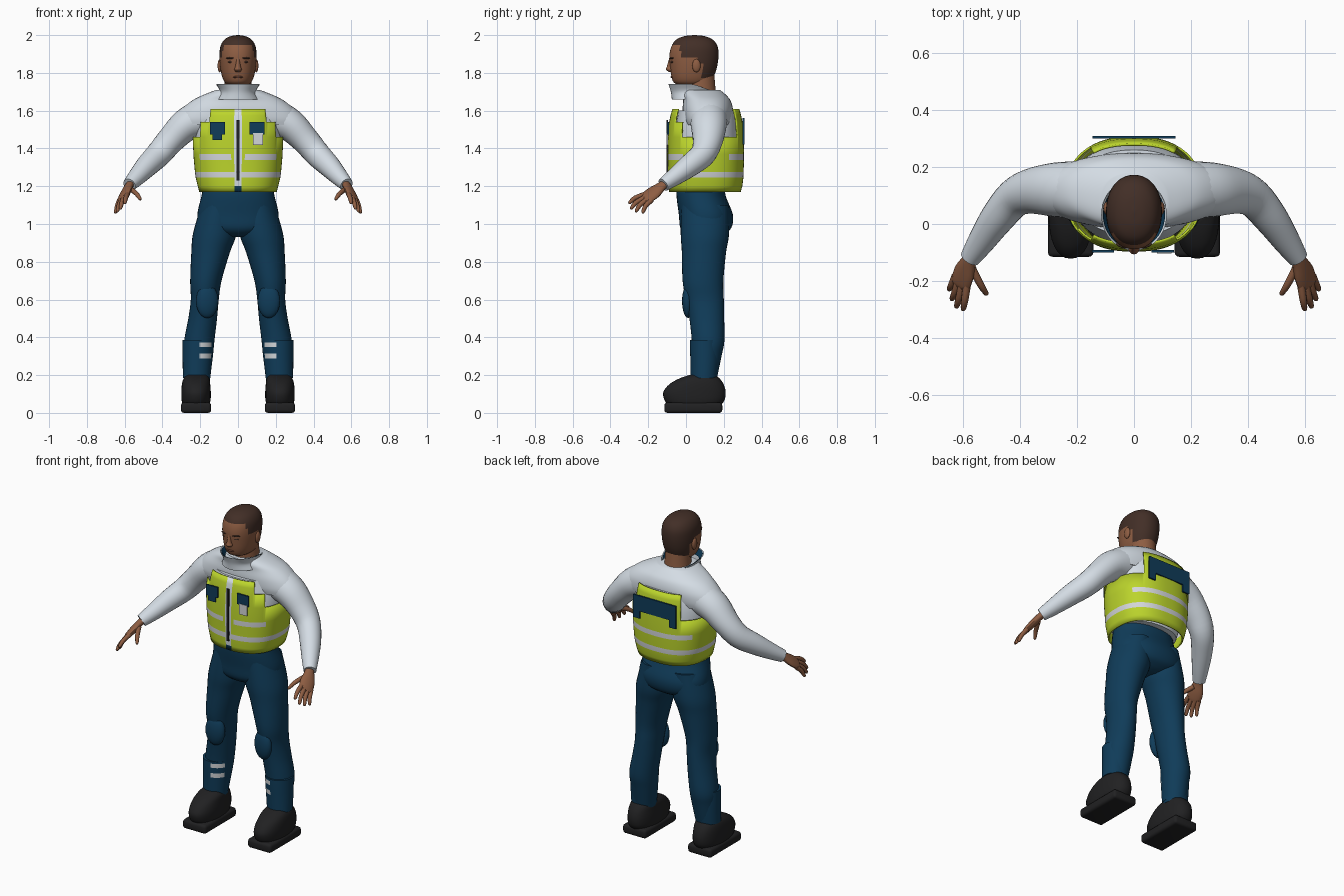
import bpy, bmesh, math
from mathutils import Vector, Matrix

if "Cube" in bpy.data.objects:
    bpy.data.objects.remove(bpy.data.objects["Cube"])

NAMES = {
    "jacket_white": (0.66, 0.72, 0.78), "vest_lime": (0.50, 0.66, 0.025),
    "trouser_navy": (0.005, 0.045, 0.10), "skin_brown": (0.27, 0.11, 0.055),
    "hair_brown": (0.055, 0.028, 0.02), "boot_black": (0.015, 0.015, 0.016),
    "reflective_silver": (0.65, 0.67, 0.69), "lip_brown": (0.16, 0.06, 0.035),
}
MATS = list(NAMES)
for n, c in NAMES.items():
    bpy.data.materials.new(n).diffuse_color = (*c, 1)
WHITE, LIME, NAVY, SKIN, HAIR, BLACK, SILVER, LIP = range(8)


def finish(name, bm, mat, rule=None, angle=40):
    """Turn a bmesh into an object; rule(centre) may give another colour per face."""
    bmesh.ops.recalc_face_normals(bm, faces=bm.faces)
    for f in bm.faces:
        f.smooth = True
        f.material_index = mat if rule is None else rule(f.calc_center_median())
    me = bpy.data.meshes.new(name)
    bm.to_mesh(me)
    bm.free()
    for n in MATS:
        me.materials.append(bpy.data.materials[n])
    me.set_sharp_from_angle(angle=math.radians(angle))
    ob = bpy.data.objects.new(name, me)
    bpy.context.collection.objects.link(ob)
    return ob


def smooth(keys, steps=5):
    """Catmull-Rom through rows of numbers."""
    out = []
    for i in range(len(keys) - 1):
        p0, p1, p2, p3 = (keys[max(0, min(len(keys) - 1, i + k))] for k in (-1, 0, 1, 2))
        for s in range(steps):
            t = s / steps
            out.append([b + 0.5 * t * (c - a + t * (2*a - 5*b + 4*c - d + t * (3*(b - c) + d - a)))
                        for a, b, c, d in zip(p0, p1, p2, p3)])
    return out + [list(keys[-1])]


def skin(bm, rings, caps):
    vs = [[bm.verts.new(p) for p in r] for r in rings]
    n = len(vs[0])
    for a, b in zip(vs, vs[1:]):
        for i in range(n):
            bm.faces.new((a[i], a[(i + 1) % n], b[(i + 1) % n], b[i]))
    if caps:
        bm.faces.new(vs[0])
        bm.faces.new(vs[-1])


def loft(name, keys, mat, n=32, e=2.0, steps=5, caps=True, rule=None, side=1, tilt=0, keep=None):
    """Stack of horizontal superellipses: rows of (z, cx, cy, rx, ry)."""
    rings = []
    for z, cx, cy, rx, ry in (smooth(keys, steps) if steps > 1 else keys):
        ring = []
        for i in range(n):
            c, s = math.cos(2 * math.pi * i / n), math.sin(2 * math.pi * i / n)
            x = cx + rx * math.copysign(abs(c) ** (2 / e), c)
            y = cy + ry * math.copysign(abs(s) ** (2 / e), s)
            ring.append((side * x, y, z - tilt * max(0, y - 0.04)))
        rings.append(ring)
    bm = bmesh.new()
    skin(bm, rings, caps)
    if keep:
        bad = [f for f in bm.faces if not keep(f.calc_center_median())]
        bmesh.ops.delete(bm, geom=bad, context='FACES')
    return finish(name, bm, mat, rule)


def tube(name, keys, mat, side=1, n=16, across=(0, 0, 1), steps=4):
    """Tube along a path: rows of (x, y, z, radius_across, radius_other)."""
    rows = smooth(keys, steps)
    pts = [Vector(r[:3]) for r in rows]
    rings = []
    for i, r in enumerate(rows):
        d = (pts[min(i + 1, len(pts) - 1)] - pts[max(i - 1, 0)]).normalized()
        v = d.cross(Vector(across)).normalized()
        u = v.cross(d)
        ring = [pts[i] + u * r[3] * math.cos(a) + v * r[4] * math.sin(a)
                for a in (2 * math.pi * k / n for k in range(n))]
        rings.append([(side * p.x, p.y, p.z) for p in ring])
    bm = bmesh.new()
    skin(bm, rings, True)
    return finish(name, bm, mat)


def blob(name, loc, radii, mat, rot=0):
    bm = bmesh.new()
    bmesh.ops.create_uvsphere(bm, u_segments=20, v_segments=12, radius=1)
    bm.transform(Matrix.Translation(loc) @ Matrix.Rotation(rot, 4, 'Z') @ Matrix.Diagonal((*radii, 1)))
    return finish(name, bm, mat)


def box(name, x0, x1, y0, y1, z0, z1, mat, bevel=0):
    bm = bmesh.new()
    bmesh.ops.create_cube(bm, size=1)
    bm.transform(Matrix.Translation(((x0 + x1) / 2, (y0 + y1) / 2, (z0 + z1) / 2))
                 @ Matrix.Diagonal((abs(x1 - x0), y1 - y0, z1 - z0, 1)))
    if bevel:
        bmesh.ops.bevel(bm, geom=bm.edges[:], offset=bevel, segments=3, profile=0.5, affect='EDGES')
    return finish(name, bm, mat)


# head with short hair
def hair_rule(c):
    line = 1.95 if c.y < -0.03 else 1.885 if c.y < 0.055 else 1.85 if c.y < 0.085 else 1.775
    return HAIR if c.z > line else SKIN

loft("head", [(1.735, 0, .035, .05, .075), (1.75, 0, .033, .07, .098), (1.78, 0, .035, .084, .112),
              (1.83, 0, .04, .094, .124), (1.89, 0, .042, .098, .13), (1.94, 0, .045, .093, .122),
              (1.975, 0, .045, .073, .098), (1.994, 0, .045, .04, .055), (2.0, 0, .045, .004, .006)],
     SKIN, n=48, e=2.15, steps=6, rule=hair_rule)
loft("neck", [(1.62, 0, .09, .085, .08), (1.7, 0, .08, .075, .078), (1.79, 0, .075, .07, .075)], SKIN)
loft("nose", [(1.805, 0, -.078, .012, .012), (1.818, 0, -.083, .02, .023), (1.835, 0, -.083, .014, .018),
              (1.88, 0, -.08, .008, .008)], SKIN, n=16)
blob("lips", (0, -.074, 1.778), (.026, .008, .006), LIP)

# jacket torso, shoulder cape and collar
loft("jacket_torso", [(1.19, 0, .09, .185, .15), (1.35, 0, .105, .215, .175), (1.5, 0, .11, .225, .165),
                      (1.6, 0, .11, .2, .15)], WHITE, n=40, e=2.3)
loft("jacket_shoulders", [(1.525, 0, .115, .343, .12), (1.56, 0, .115, .332, .13), (1.61, 0, .115, .295, .133),
                          (1.655, 0, .11, .24, .125), (1.685, 0, .095, .18, .115), (1.71, 0, .08, .115, .1)],
     WHITE, n=64, e=2.2)
loft("collar", [(1.66, 0, .05, .115, .125), (1.70, 0, .035, .095, .115), (1.74, 0, .032, .115, .125)],
     WHITE, n=40, caps=False, tilt=.35)
loft("collar_lining", [(1.70, 0, .035, .088, .108), (1.739, 0, .032, .109, .119)],
     NAVY, n=40, caps=False, tilt=.35)

# high-visibility vest, with stripes coloured by height and stepped upper panels
def vest_rule(c):
    if abs(c.x) < .022 and c.y < 0:
        return NAVY if c.z < 1.2 else WHITE
    if 1.245 < c.z < 1.275 or (1.34 < c.z < 1.37 and (abs(c.x) > .04 or c.y > 0) and abs(c.x) < .2):
        return SILVER
    return LIME

def vest_keep(c):
    return c.z < 1.46 or abs(c.x) < .15 or (c.z < 1.54 and abs(c.x) < .2 and c.y < .1)

vest = loft("vest", [(1.17, 0, .1, .205, .19), (1.2, 0, .103, .213, .195), (1.245, 0, .104, .224, .2),
                     (1.275, 0, .105, .228, .2), (1.34, 0, .105, .234, .202), (1.37, 0, .105, .236, .202),
                     (1.46, 0, .105, .24, .2), (1.54, 0, .105, .236, .194), (1.575, 0, .105, .232, .187),
                     (1.61, 0, .105, .225, .177)],
            LIME, n=120, e=2.4, steps=1, caps=False, rule=vest_rule, keep=vest_keep)
shell = vest.modifiers.new("thickness", 'SOLIDIFY')
shell.thickness, shell.offset = .008, -1

# vest details
box("zip", -.007, .007, -.103, -.094, 1.23, 1.55, BLACK)
box("chest_pocket_right", -.148, -.07, -.1, -.091, 1.475, 1.54, NAVY)
box("chest_pocket_right_base", -.135, -.085, -.1, -.091, 1.445, 1.475, NAVY)
box("chest_pocket_left", .062, .14, -.1, -.091, 1.475, 1.54, NAVY)
box("chest_tag", .08, .132, -.103, -.094, 1.418, 1.482, SILVER)
box("back_panel", -.145, .145, .3, .309, 1.465, 1.56, NAVY)
for s, label in ((1, "left"), (-1, "right")):
    box("back_panel_flap_" + label, s * .1, s * .145, .3, .309, 1.42, 1.465, NAVY)

# trouser seat
loft("trouser_seat", [(1.22, 0, .08, .18, .125), (1.15, 0, .08, .193, .13), (1.05, 0, .105, .215, .143),
                      (.98, 0, .105, .2, .135), (.945, 0, .1, .12, .1), (.93, 0, .1, .05, .06)],
     NAVY, n=40, e=2.2)

for s, label in ((1, "_left"), (-1, "_right")):
    # face details
    blob("ear" + label, (s * .096, .055, 1.838), (.012, .022, .035), SKIN)
    blob("eye" + label, (s * .038, -.074, 1.858), (.015, .006, .006), HAIR, s * .3)
    blob("brow" + label, (s * .04, -.076, 1.878), (.024, .008, .005), HAIR, s * .3)

    # arm
    tube("sleeve" + label, [(.2, .12, 1.56, .1, .1), (.28, .12, 1.52, .086, .095), (.36, .115, 1.44, .073, .08),
                            (.42, .09, 1.37, .068, .068), (.48, .02, 1.31, .06, .06),
                            (.535, -.06, 1.25, .047, .048), (.575, -.12, 1.208, .036, .036)],
         WHITE, s, n=24)
    # hand
    flat = (-.043, -.04, .03)
    tube("palm" + label, [(.56, -.1, 1.222, .026, .022), (.578, -.13, 1.2, .029, .02),
                          (.595, -.17, 1.167, .043, .02), (.608, -.208, 1.14, .042, .016),
                          (.612, -.222, 1.132, .03, .008)], SKIN, s, across=flat)
    fingers = {"index": ((.586, -.215, 1.158), (.6, -.305, 1.11)), "middle": ((.602, -.213, 1.143), (.624, -.295, 1.08)),
               "ring": ((.615, -.202, 1.132), (.64, -.268, 1.065)), "little": ((.626, -.182, 1.127), (.65, -.232, 1.058)),
               "thumb": ((.568, -.155, 1.185), (.515, -.25, 1.13))}
    for finger, (a, b) in fingers.items():
        a, b = Vector(a), Vector(b)
        m = a.lerp(b, .55) + Vector((0, -.004, .007))
        tip = b - (b - a) * .08
        tube(finger + "_finger" + label, [(*a, .014, .014), (*m, .0125, .0125), (*tip, .009, .009), (*b, .003, .003)],
             SKIN, s, n=10, across=flat)

    # leg
    loft("trouser_leg" + label, [(1.1, .1, .1, .095, .125), (.95, .123, .1, .115, .128), (.85, .145, .095, .102, .117),
                                 (.7, .17, .09, .083, .108), (.6, .176, .1, .074, .1), (.5, .187, .11, .076, .092),
                                 (.38, .205, .117, .08, .086), (.3, .208, .11, .075, .078),
                                 (.17, .215, .095, .066, .066)], NAVY, side=s)
    blob("knee_pad" + label, (s * .163, .012, .592), (.06, .032, .09), NAVY, -s * .15)
    # gaiter with two short reflective bands on its inner half
    loft("gaiter" + label, [(.385, .213, .1, .08, .079), (.373, .213, .1, .08, .079), (.348, .213, .1, .08, .079),
                            (.315, .214, .1, .079, .078), (.287, .215, .1, .078, .077), (.185, .219, .095, .073, .07)],
         NAVY, n=48, steps=1, side=s,
         rule=lambda c: SILVER if (abs(c.x) < .2 and abs(c.y - .1) > .03
                                   and (.348 < c.z < .373 or .287 < c.z < .315)) else NAVY)
    # boot
    loft("boot" + label, [(.04, .222, .045, .07, .14), (.07, .222, .045, .077, .16), (.11, .222, .045, .078, .165),
                          (.15, .222, .055, .075, .145), (.18, .22, .07, .069, .11), (.2, .218, .085, .055, .07)],
         BLACK, e=2.3, side=s)
    box("boot_sole" + label, s * .142, s * .302, -.115, .192, 0, .055, BLACK, bevel=.016)

for m in bpy.data.materials:
    if m.users and not m.is_grease_pencil:
        m.use_nodes = True
        m.node_tree.nodes["Principled BSDF"].inputs["Base Color"].default_value = m.diffuse_color
